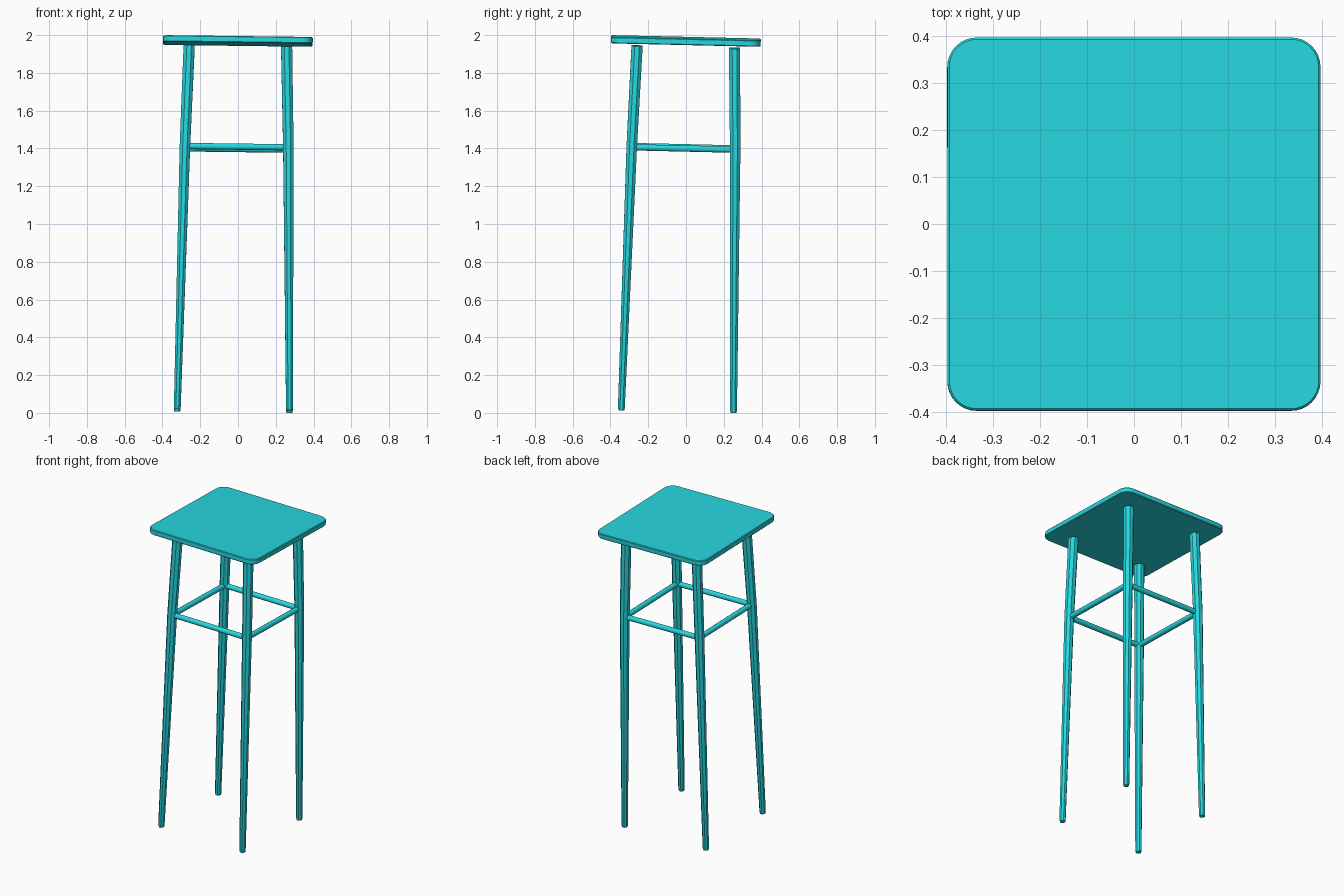
import bpy, bmesh, math
from mathutils import Vector, Matrix, Euler

if "Cube" in bpy.data.objects:
    bpy.data.objects.remove(bpy.data.objects["Cube"])

# Whole stool leans very slightly
TILT = Matrix.Translation((0, 0, 1.986)) @ Euler((-0.023, 0.0125, 0)).to_matrix().to_4x4()
TOP = 1.986

mat = bpy.data.materials.new("turquoise_paint")
mat.diffuse_color = (0.02, 0.68, 0.74, 1)
mat.use_nodes = True
mat.node_tree.nodes["Principled BSDF"].inputs["Base Color"].default_value = mat.diffuse_color


def finish(bm, name):
    bmesh.ops.recalc_face_normals(bm, faces=bm.faces)
    bm.transform(TILT @ Matrix.Translation((0, 0, -TOP)))
    me = bpy.data.meshes.new(name)
    bm.to_mesh(me)
    bm.free()
    me.materials.append(mat)
    ob = bpy.data.objects.new(name, me)
    bpy.context.collection.objects.link(ob)
    me.shade_smooth()
    me.set_sharp_from_angle(angle=math.radians(35))
    return ob


def tube(name, stations, sides):
    """Loft regular polygons along (point, radius) stations."""
    bm = bmesh.new()
    axis = stations[-1][0] - stations[0][0]
    horizontal = abs(axis.z) < 0.1
    rot = axis.to_track_quat('Z', 'Y') if horizontal else Matrix.Identity(3).to_quaternion()
    rings = []
    for p, r in stations:
        ring = []
        for i in range(sides):
            a = 2 * math.pi * (i + 0.5) / sides
            ring.append(bm.verts.new(p + rot @ Vector((r * math.cos(a), r * math.sin(a), 0))))
        rings.append(ring)
    for a, b in zip(rings, rings[1:]):
        for i in range(sides):
            j = (i + 1) % sides
            bm.faces.new((a[i], a[j], b[j], b[i]))
    bm.faces.new(rings[0])
    bm.faces.new(rings[-1])
    return finish(bm, name)


# Seat: rounded square slab with softened rims
bm = bmesh.new()
half, corner, thick, soft = 0.396, 0.062, 0.034, 0.004
rings = []
for z, inset in ((-thick, soft), (-thick + soft, 0), (-soft, 0), (0, soft)):
    ring = []
    for q in range(4):
        c = Vector((half - corner, half - corner, 0))
        c.rotate(Euler((0, 0, q * math.pi / 2)))
        for k in range(9):
            a = q * math.pi / 2 + k * math.pi / 16
            r = corner - inset
            ring.append(bm.verts.new((c.x + r * math.cos(a), c.y + r * math.sin(a), TOP + z)))
    rings.append(ring)
n = len(rings[0])
for a, b in zip(rings, rings[1:]):
    for i in range(n):
        bm.faces.new((a[i], a[(i + 1) % n], b[(i + 1) % n], b[i]))
bm.faces.new(rings[0])
bm.faces.new(rings[-1])
finish(bm, "seat")

# Four tapered, slightly bowed legs: (height, distance from centre, radius)
LEG = ((0.010, 0.297, 0.017), (0.022, 0.297, 0.0195), (1.40, 0.274, 0.030), (1.937, 0.258, 0.032))
for sx, xn in ((-1, "left"), (1, "right")):
    for sy, yn in ((-1, "front"), (1, "back")):
        tube(f"{yn}_{xn}_leg", [(Vector((sx * d, sy * d, z)), r) for z, d, r in LEG], 8)

# Four stretchers joining the legs
e = 0.272
for name, q in (("front", 0), ("right", 1), ("back", 2), ("left", 3)):
    a, b = Vector((-e, -e, 1.403)), Vector((e, -e, 1.403))
    for v in (a, b):
        v.rotate(Euler((0, 0, q * math.pi / 2)))
    tube(f"{name}_stretcher", [(a, 0.017), (b, 0.017)], 12)
